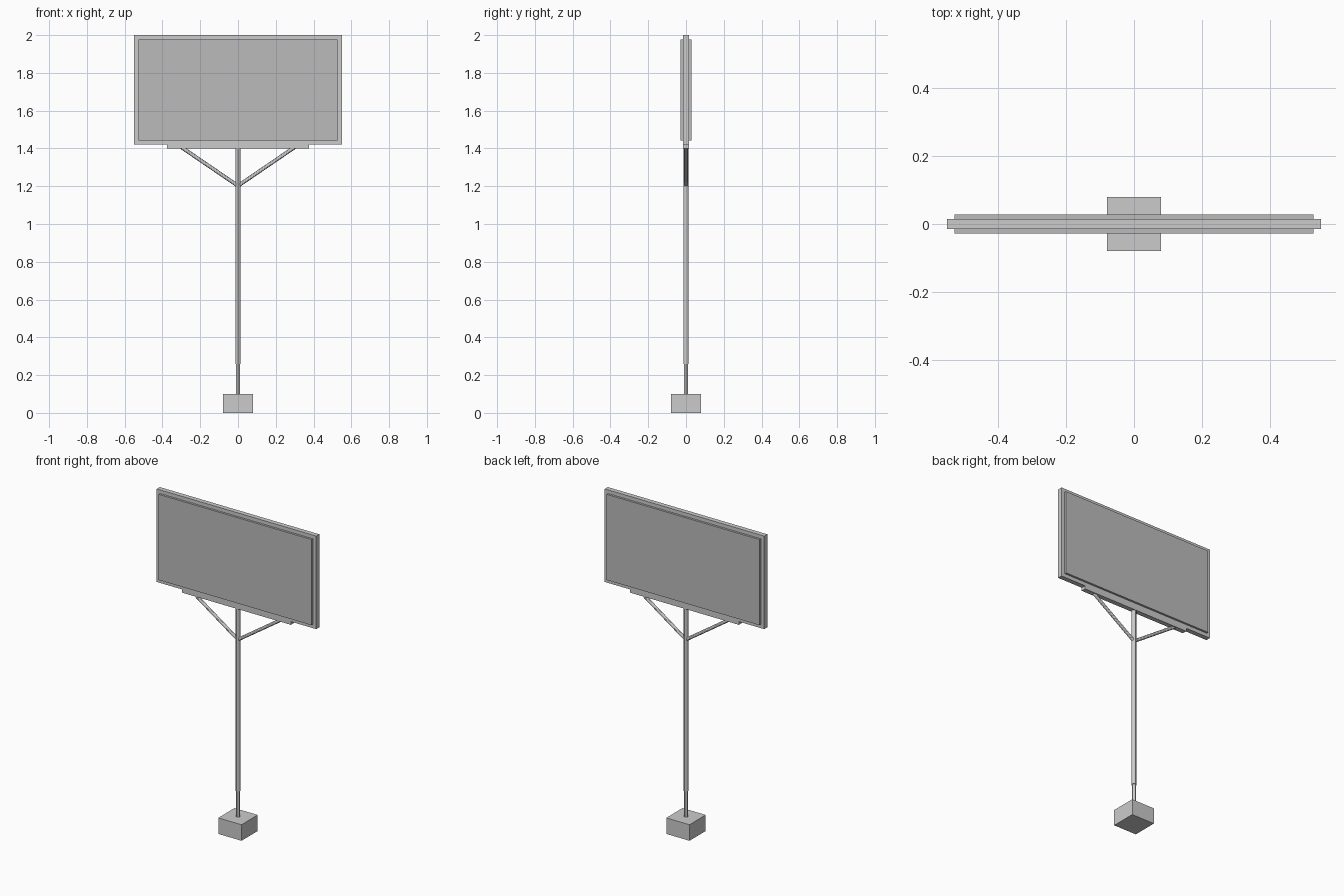
import bpy
from mathutils import Vector

if "Cube" in bpy.data.objects:
    bpy.data.objects.remove(bpy.data.objects["Cube"])


def box(name, x, y, z):
    """Box from (min, max) ranges."""
    bpy.ops.mesh.primitive_cube_add(size=1, location=[sum(r) / 2 for r in (x, y, z)])
    ob = bpy.context.object
    ob.name = name
    ob.scale = [r[1] - r[0] for r in (x, y, z)]
    bpy.ops.object.transform_apply(location=False, rotation=False, scale=True)
    return ob


def tube(name, a, b, radius, sides=12):
    """Cylinder between two points."""
    a, b = Vector(a), Vector(b)
    bpy.ops.mesh.primitive_cylinder_add(vertices=sides, radius=radius,
                                        depth=(b - a).length, location=(a + b) / 2)
    ob = bpy.context.object
    ob.name = name
    ob.rotation_euler = (b - a).to_track_quat('Z', 'Y').to_euler()
    bpy.ops.object.shade_smooth_by_angle()
    return ob


W, BOTTOM, TOP = 0.55, 1.42, 2.0     # frame outline
BAR, DEPTH = 0.023, 0.015            # frame bar width and half depth

# Footing block
box("footing", (-0.08, 0.08), (-0.08, 0.08), (0, 0.1))

# Post in two stages, thinner at the bottom
tube("lower_post", (0, 0, 0.09), (0, 0, 0.30), 0.0115)
tube("upper_post", (0, 0, 0.26), (0, 0, 1.405), 0.0145)

# Support beam and diagonal braces
box("support_beam", (-0.375, 0.375), (-DEPTH, DEPTH), (1.40, BOTTOM))
for side, s in (("left", -1), ("right", 1)):
    tube("brace_" + side, (0, 0, 1.202), (s * 0.302, 0, 1.408), 0.01)

# Frame around the display
for side, z in (("bottom", BOTTOM), ("top", TOP - BAR)):
    box("frame_" + side, (-W, W), (-DEPTH, DEPTH), (z, z + BAR))
for side, x in (("left", -W), ("right", W - BAR)):
    box("frame_" + side, (x, x + BAR), (-DEPTH, DEPTH), (BOTTOM + BAR, TOP - BAR))

# Translucent display panel standing proud of the frame on both sides
panel = box("display_panel", (-W + BAR, W - BAR), (-0.028, 0.028),
            (BOTTOM + BAR, TOP - BAR))
mat = bpy.data.materials.new("panel_grey")
mat.diffuse_color = (0.5, 0.5, 0.5, 0.6)
mat.use_nodes = True
mat.node_tree.nodes["Principled BSDF"].inputs["Base Color"].default_value = mat.diffuse_color
panel.data.materials.append(mat)
